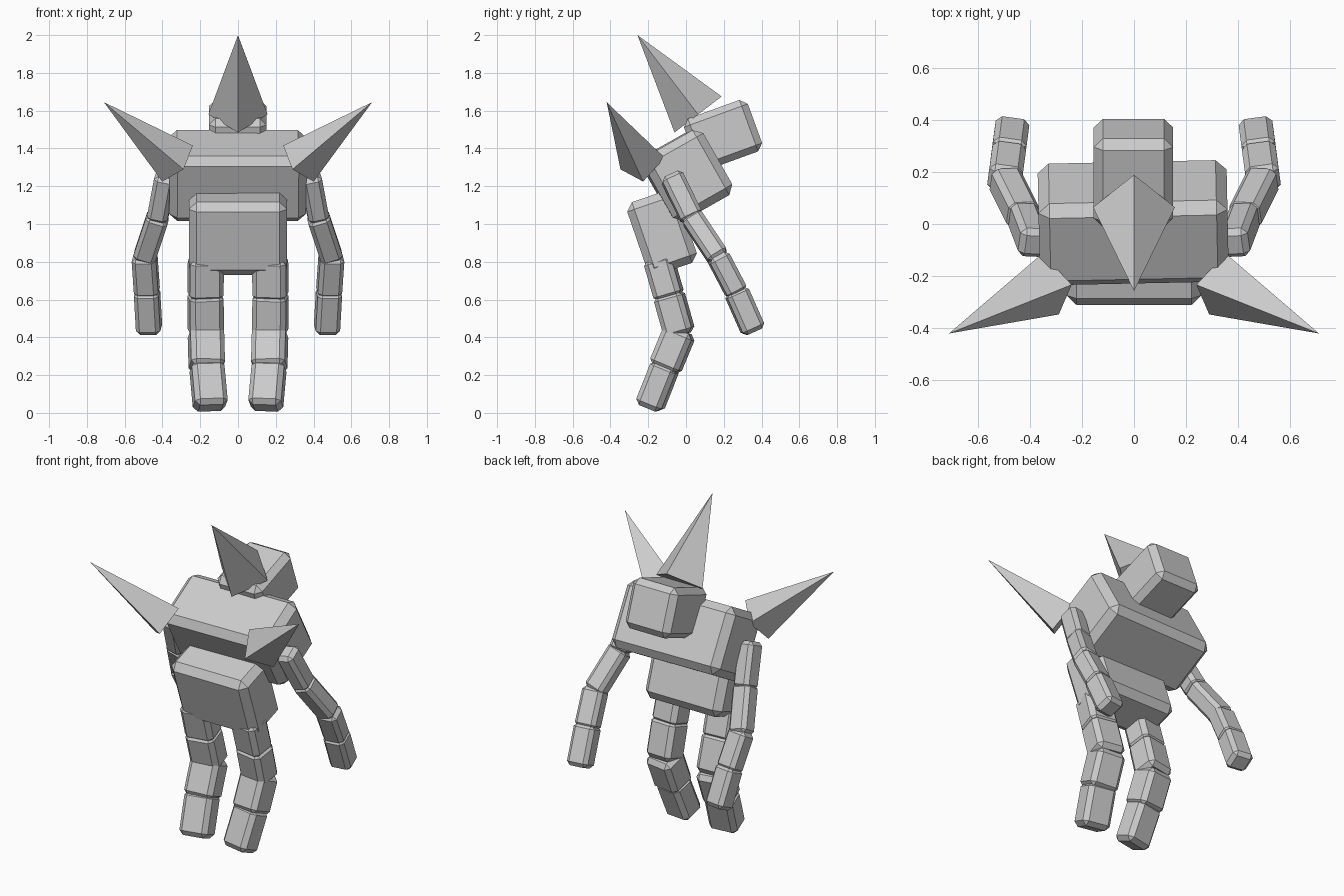
import bpy
import bmesh
from math import radians
from mathutils import Matrix, Vector

cube = bpy.data.objects.get("Cube")
if cube:
    bpy.data.objects.remove(cube, do_unlink=True)

grey = bpy.data.materials.new("stone grey")
grey.use_nodes = True
grey.diffuse_color = (0.6, 0.6, 0.6, 1)
grey.node_tree.nodes["Principled BSDF"].inputs["Base Color"].default_value = (0.6, 0.6, 0.6, 1)


def make_object(name, bm, matrix, bevel=0):
    mesh = bpy.data.meshes.new(name)
    bm.to_mesh(mesh)
    bm.free()
    mesh.materials.append(grey)
    obj = bpy.data.objects.new(name, mesh)
    obj.matrix_world = matrix
    bpy.context.collection.objects.link(obj)
    if bevel:
        mod = obj.modifiers.new("chamfer", 'BEVEL')
        mod.width = bevel
        mod.segments = 1
    return obj


def block(name, size, matrix, bevel):
    bm = bmesh.new()
    bmesh.ops.create_cube(bm, size=1)
    bmesh.ops.scale(bm, vec=size, verts=bm.verts)
    return make_object(name, bm, matrix, bevel)


def tilted(center, pitch, yaw=0):
    return (Matrix.Translation(center) @ Matrix.Rotation(radians(yaw), 4, 'Z')
            @ Matrix.Rotation(radians(pitch), 4, 'X'))


def frame(center, z_axis, x_hint):
    """Matrix whose z follows z_axis and whose x stays close to x_hint."""
    z = Vector(z_axis).normalized()
    y = z.cross(Vector(x_hint)).normalized()
    rot = Matrix((y.cross(z), y, z)).transposed().to_4x4()
    return Matrix.Translation(center) @ rot


def spike(name, base, tip, radius, corner):
    """Four sided pyramid, one base corner towards the given direction."""
    base, tip = Vector(base), Vector(tip)
    height = (tip - base).length
    bm = bmesh.new()
    ring = [bm.verts.new((x * radius, y * radius, 0))
            for x, y in ((1, 0), (0, 1), (-1, 0), (0, -1))]
    top = bm.verts.new((0, 0, height))
    bm.faces.new(ring[::-1])
    for i in range(4):
        bm.faces.new((ring[i], ring[(i + 1) % 4], top))
    make_object(name, bm, frame(base, tip - base, corner))


def limb(name, joints, sizes, bevel, side, yaw, overlap):
    """Chain of chamfered blocks running from joint to joint."""
    points = [Vector((x * side, y, z)) for x, y, z in joints]
    hint = Matrix.Rotation(radians(yaw * side), 3, 'Z') @ Vector((1, 0, 0))
    for i, (width, depth) in enumerate(sizes):
        a, b = points[i], points[i + 1]
        length = (b - a).length
        last = i == len(sizes) - 1
        direction = (a - b).normalized()
        center = (a + b) / 2 + (direction * overlap / 2 if last else Vector())
        size = (width, depth, length + overlap * (1 if last else 2))
        block(f"{name}_{i + 1}", size, frame(center, direction, hint), bevel)


# Body
block("chest", (0.725, 0.36, 0.395), tilted((-0.003, 0.005, 1.257), 29.5, 1.2), 0.042)
block("belly", (0.52, 0.277, 0.407), tilted((0, -0.127, 0.955), 19), 0.04)
block("head", (0.305, 0.36, 0.29), tilted((-0.002, 0.196, 1.471), 20), 0.035)

# Spikes
spike("head_spike", (0, 0.064, 1.58), (0, -0.257, 2.0), 0.157, (1, 0, 0))

arm = [(0.385, -0.075, 1.25), (0.425, 0.03, 1.035), (0.495, 0.17, 0.825),
       (0.482, 0.267, 0.64), (0.47, 0.36, 0.43)]
leg = [(0.17, -0.145, 0.81), (0.172, -0.09, 0.62), (0.17, -0.035, 0.425),
       (0.165, -0.11, 0.245), (0.145, -0.197, 0.026)]

for label, side in (("left", 1), ("right", -1)):
    spike(label + "_shoulder_spike", (0.32 * side, -0.23, 1.32),
          (0.71 * side, -0.42, 1.645), 0.125, (-0.175 * side, 0, 0.18))
    limb(label + "_arm", arm, [(0.11, 0.12), (0.12, 0.115), (0.13, 0.115), (0.13, 0.125)],
         0.022, side, 8, 0.012)
    limb(label + "_leg", leg, [(0.18, 0.15), (0.18, 0.155), (0.18, 0.165), (0.175, 0.145)],
         0.026, side, -8, 0.015)
